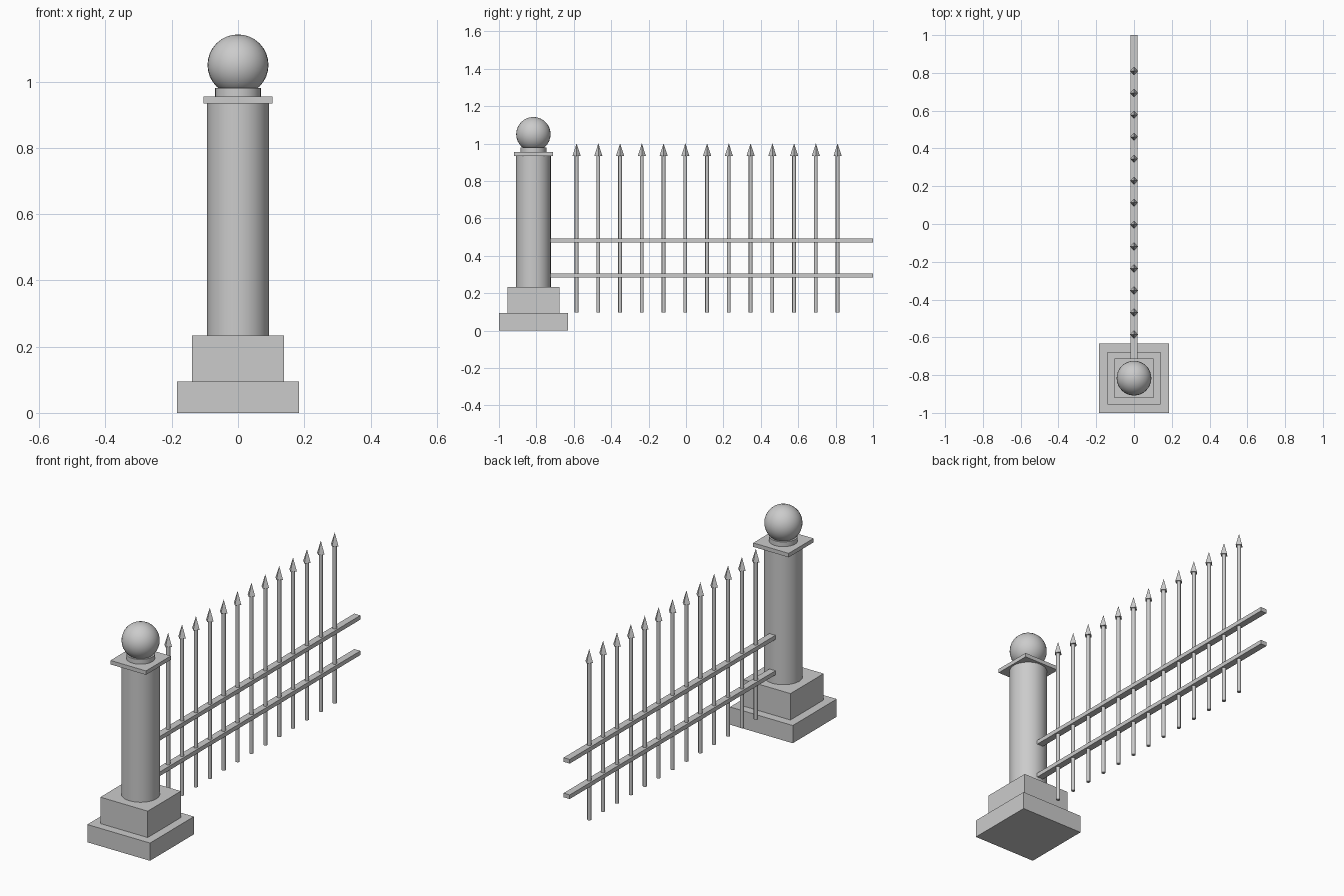
import bpy
from math import radians

if "Cube" in bpy.data.objects:
    bpy.data.objects.remove(bpy.data.objects["Cube"])

POST_Y = -0.816


def box(name, x, y, z):
    """Box from (min, max) ranges."""
    bpy.ops.mesh.primitive_cube_add(
        size=1, location=[(r[0] + r[1]) / 2 for r in (x, y, z)])
    o = bpy.context.object
    o.name = name
    o.scale = [r[1] - r[0] for r in (x, y, z)]
    bpy.ops.object.transform_apply(location=False, rotation=False, scale=True)
    return o


def post_block(name, half, z0, z1):
    return box(name, (-half, half), (POST_Y - half, POST_Y + half), (z0, z1))


def cylinder(name, r, y, z0, z1, sides):
    bpy.ops.mesh.primitive_cylinder_add(
        vertices=sides, radius=r, depth=z1 - z0, location=(0, y, (z0 + z1) / 2))
    o = bpy.context.object
    o.name = name
    bpy.ops.object.shade_smooth_by_angle(angle=radians(50))
    return o


# Post: stepped plinth, round shaft, square cap, collar and ball
post_block("plinth_lower", 0.184, 0, 0.094)
post_block("plinth_upper", 0.139, 0.094, 0.234)
cylinder("post_shaft", 0.093, POST_Y, 0.234, 0.934, 32)
post_block("post_cap", 0.104, 0.934, 0.955)
cylinder("post_collar", 0.069, POST_Y, 0.955, 0.98, 32)
bpy.ops.mesh.primitive_uv_sphere_add(
    segments=32, ring_count=16, radius=0.092, location=(0, POST_Y, 1.05))
bpy.context.object.name = "post_ball"
bpy.ops.object.shade_smooth()

# Horizontal rails
for name, z in (("rail_lower", 0.294), ("rail_upper", 0.482)):
    box(name, (-0.018, 0.018), (-0.727, 1.0), (z - 0.011, z + 0.011))

# Pickets with four-sided spear tips
for i in range(13):
    y = -0.585 + i * 0.1163
    cylinder(f"picket_{i + 1}", 0.01, y, 0.097, 0.935, 12)
    bpy.ops.mesh.primitive_cone_add(
        vertices=4, radius1=0.022, radius2=0, depth=0.068, location=(0, y, 0.967))
    bpy.context.object.name = f"picket_tip_{i + 1}"
